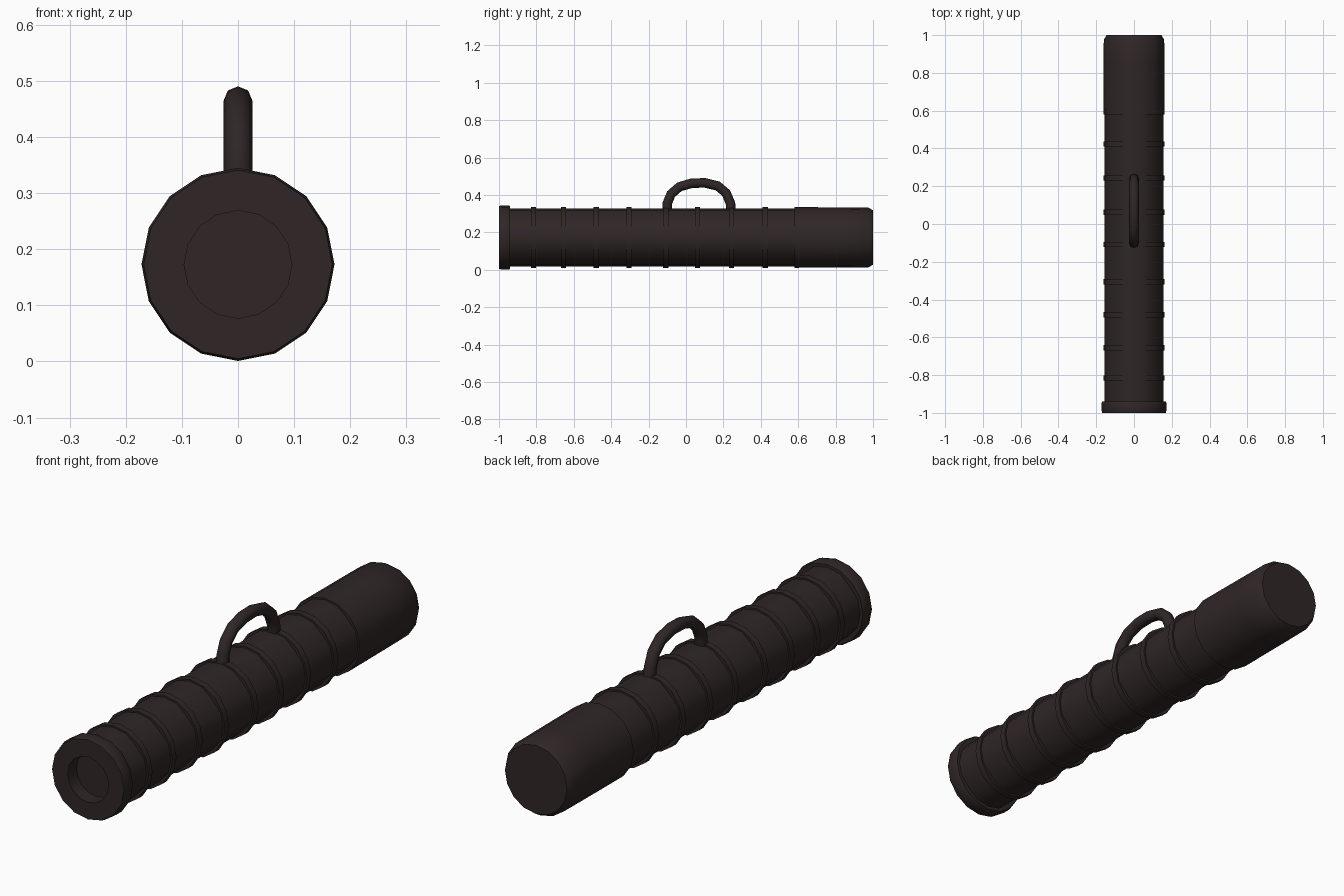
import bpy, bmesh, math
from mathutils import Vector

if "Cube" in bpy.data.objects:
    bpy.data.objects.remove(bpy.data.objects["Cube"])

AXIS_Z = 0.173
SIDES = 16

iron = bpy.data.materials.new("dark iron")
iron.diffuse_color = (0.029, 0.0195, 0.0195, 1)
iron.use_nodes = True
iron.node_tree.nodes["Principled BSDF"].inputs["Base Color"].default_value = iron.diffuse_color


def finish(bm, name):
    bmesh.ops.recalc_face_normals(bm, faces=bm.faces)
    mesh = bpy.data.meshes.new(name)
    bm.to_mesh(mesh)
    bm.free()
    mesh.materials.append(iron)
    obj = bpy.data.objects.new(name, mesh)
    bpy.context.collection.objects.link(obj)
    return obj


def bridge(bm, loops, closed=False):
    """Skin consecutive vertex loops with quads, capping the ends unless closed."""
    n = len(loops[0])
    pairs = list(zip(loops, loops[1:]))
    if closed:
        pairs.append((loops[-1], loops[0]))
    for a, b in pairs:
        for i in range(n):
            j = (i + 1) % n
            bm.faces.new((a[i], a[j], b[j], b[i]))
    if not closed:
        bm.faces.new(loops[0])
        bm.faces.new(loops[-1])


def lathe(name, profile, closed=False, diagonal=1.0):
    """Turn (y, radius) points about the barrel axis; diagonal scales the 45 degree corners."""
    bm = bmesh.new()
    loops = []
    for y, r in profile:
        loop = []
        for i in range(SIDES):
            a = 2 * math.pi * i / SIDES
            k = r * (diagonal if i % 4 == 2 else 1.0)
            loop.append(bm.verts.new((k * math.cos(a), y, AXIS_Z + k * math.sin(a))))
        loops.append(loop)
    bridge(bm, loops, closed)
    return finish(bm, name)


# Main tube, slightly flattened on the diagonals; the bore lines its inside
lathe("barrel", [(-0.96, 0.12), (-0.96, 0.155), (0.62, 0.155), (0.62, 0.12)],
      closed=True, diagonal=0.95)

# Muzzle flange running into the deep bore
lathe("muzzle", [(-0.94, 0.125), (-0.94, 0.168), (-0.948, 0.172), (-0.985, 0.172),
                 (-1.0, 0.168), (-1.0, 0.096), (0.5, 0.096)])

# Reinforcing bands
for i, y in enumerate((-0.815, -0.655, -0.48, -0.305, -0.108, 0.062, 0.243, 0.424)):
    lathe(f"band_{i + 1}", [(y - 0.014, 0.13), (y - 0.014, 0.162),
                            (y + 0.014, 0.162), (y + 0.014, 0.13)], closed=True)

# Solid breech sleeve with a chamfered end
lathe("breech", [(0.58, 0.13), (0.58, 0.162), (0.86, 0.161), (0.975, 0.16), (1.0, 0.145)])

# Arched carrying handle: octagonal tube swept in the yz plane
path = [Vector((0, y, z)) for y, z in (
    (-0.102, 0.30), (-0.100, 0.355), (-0.080, 0.405), (-0.035, 0.444), (0.03, 0.463),
    (0.10, 0.465), (0.17, 0.448), (0.215, 0.41), (0.238, 0.355), (0.243, 0.30))]
bm = bmesh.new()
loops = []
for i, p in enumerate(path):
    tangent = (path[min(i + 1, len(path) - 1)] - path[max(i - 1, 0)]).normalized()
    side = Vector((1, 0, 0))
    up = side.cross(tangent)
    loops.append([bm.verts.new(p + 0.0255 * (side * math.cos(a) + up * math.sin(a)))
                  for a in (math.pi * k / 4 for k in range(8))])
bridge(bm, loops)
handle = finish(bm, "handle")

# Smooth the round surfaces, keep rims crisp; the octagonal tube needs a wider angle
for obj in list(bpy.context.collection.objects):
    bpy.ops.object.select_all(action='DESELECT')
    obj.select_set(True)
    bpy.context.view_layer.objects.active = obj
    bpy.ops.object.shade_smooth_by_angle(angle=math.radians(50 if obj == handle else 33))
